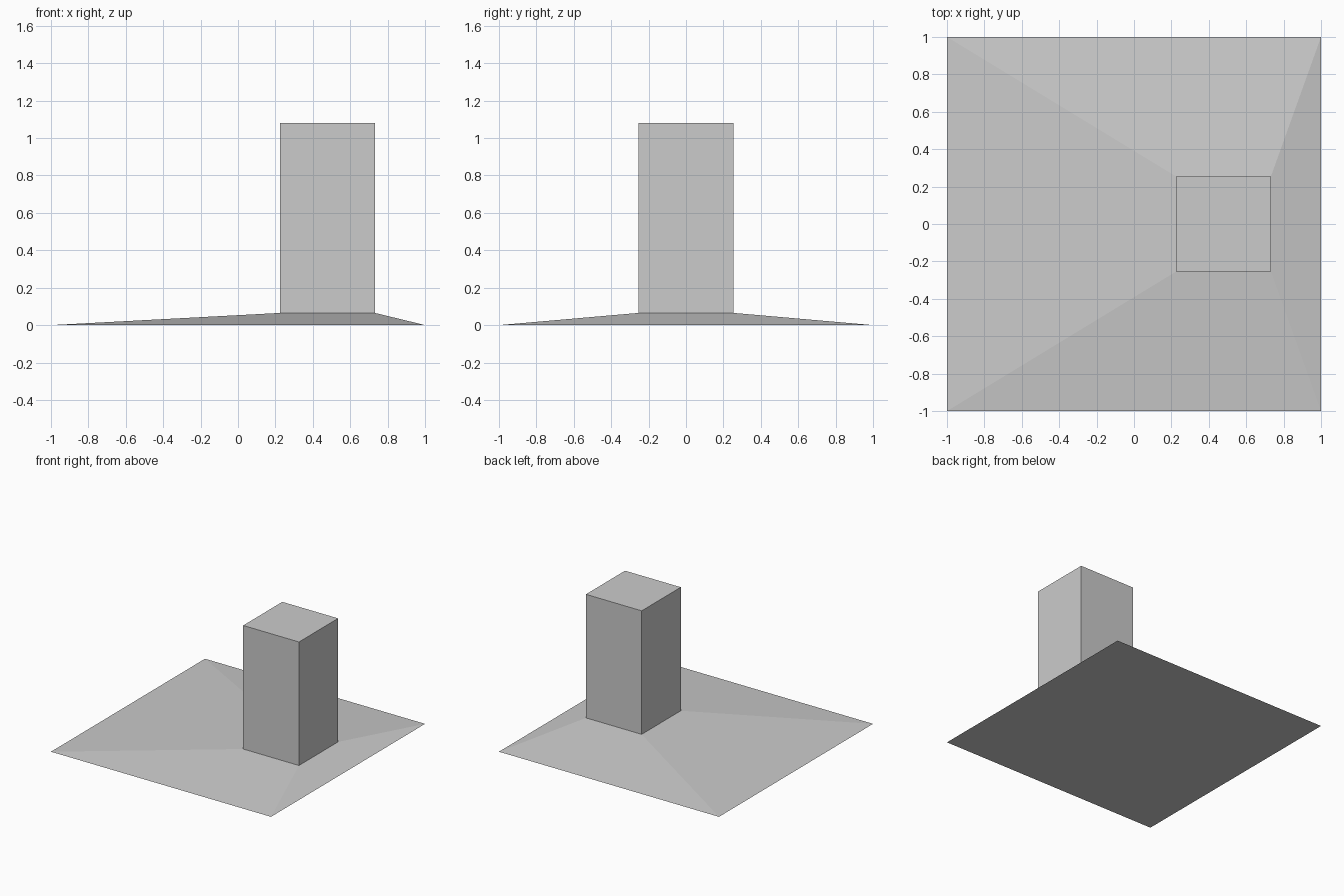
import bpy
import bmesh

if "Cube" in bpy.data.objects:
    bpy.data.objects.remove(bpy.data.objects["Cube"])

grey = bpy.data.materials.new("plain grey")
grey.diffuse_color = (0.6, 0.6, 0.6, 1)
grey.use_nodes = True
grey.node_tree.nodes["Principled BSDF"].inputs["Base Color"].default_value = grey.diffuse_color


def rect(x0, x1, half_y, z):
    """Corners of a level rectangle, counter-clockwise from above."""
    return [(x0, -half_y, z), (x1, -half_y, z), (x1, half_y, z), (x0, half_y, z)]


def loft(name, lower, upper):
    """Closed solid between two rectangles."""
    bm = bmesh.new()
    a = [bm.verts.new(p) for p in lower]
    b = [bm.verts.new(p) for p in upper]
    bm.faces.new(a[::-1])
    bm.faces.new(b)
    for i in range(4):
        j = (i + 1) % 4
        bm.faces.new((a[i], a[j], b[j], b[i]))
    mesh = bpy.data.meshes.new(name)
    bm.to_mesh(mesh)
    bm.free()
    mesh.materials.append(grey)
    obj = bpy.data.objects.new(name, mesh)
    bpy.context.collection.objects.link(obj)
    return obj


# Footprint of the tower, offset towards +x
X0, X1, HALF, BASE_Z, TOP_Z = 0.225, 0.732, 0.254, 0.065, 1.08

# Shallow sloping base rising to the tower's foot
loft("sloped_base", rect(-1, 1, 1, 0), rect(X0, X1, HALF, BASE_Z))

# Upright square tower
loft("tower", rect(X0, X1, HALF, BASE_Z), rect(X0, X1, HALF, TOP_Z))
